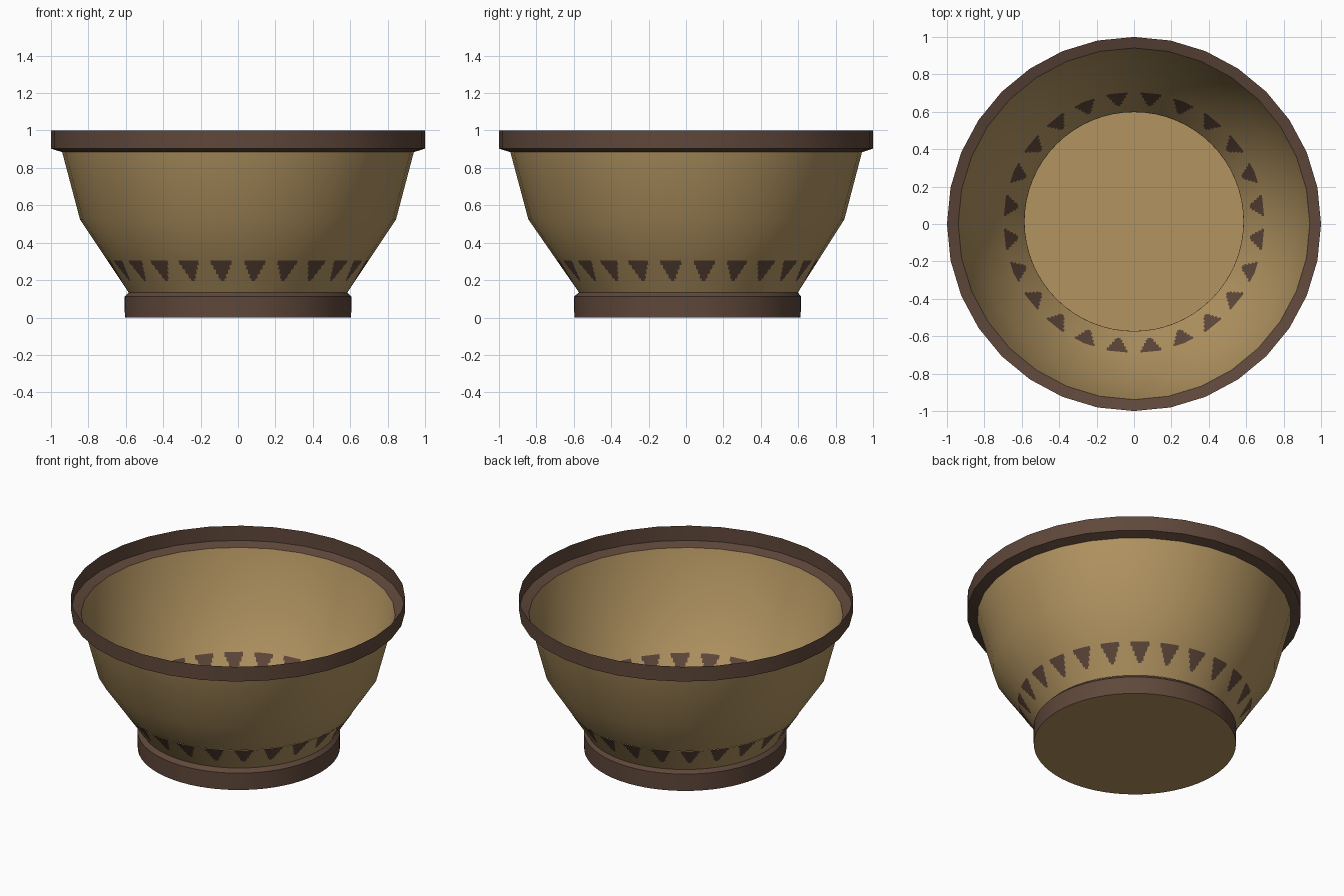
import bpy, math

if "Cube" in bpy.data.objects:
    bpy.data.objects.remove(bpy.data.objects["Cube"])

def material(name, rgb):
    m = bpy.data.materials.new(name)
    m.diffuse_color = (*rgb, 1.0)
    m.use_nodes = True
    m.node_tree.nodes["Principled BSDF"].inputs["Base Color"].default_value = m.diffuse_color
    return m

TAN = material("tan clay", (0.445, 0.296, 0.119))
BROWN = material("dark brown glaze", (0.115, 0.064, 0.043))

def revolve(name, profile, sides, mats, rule=None):
    """Spin a profile of (radius, z, y_shift) points into a single-wall surface."""
    verts, rings, faces = [], [], []
    for r, z, dy in profile:
        if r == 0:                                   # pole closes a disc
            rings.append([len(verts)] * sides)
            verts.append((0, dy, z))
            continue
        rings.append(list(range(len(verts), len(verts) + sides)))
        for i in range(sides):
            a = 2 * math.pi * i / sides
            verts.append((r * math.cos(a), r * math.sin(a) + dy, z))
    for lo, hi in zip(rings, rings[1:]):
        for i in range(sides):
            j = (i + 1) % sides
            f = [lo[i], lo[j], hi[j], hi[i]]
            faces.append(list(dict.fromkeys(f)))
    mesh = bpy.data.meshes.new(name)
    mesh.from_pydata(verts, [], faces)
    mesh.update()
    for m in mats:
        mesh.materials.append(m)
    if rule:
        for p in mesh.polygons:
            p.material_index = rule(p.center)
    ob = bpy.data.objects.new(name, mesh)
    bpy.context.collection.objects.link(ob)
    bpy.ops.object.select_all(action='DESELECT')
    ob.select_set(True)
    bpy.context.view_layer.objects.active = ob
    bpy.ops.object.shade_smooth_by_angle(angle=math.radians(30))
    return ob

NECK, SHOULDER = (0.585, 0.134, 0.013), (0.845, 0.525, 0.002)

def wall(z):
    """Point on the straight lower wall at height z."""
    t = (z - NECK[1]) / (SHOULDER[1] - NECK[1])
    return tuple(a + (b - a) * t for a, b in zip(NECK, SHOULDER))

# Painted teeth: 24 tapering points hanging from a level line
TEETH, TOP, TIP = 24, 0.305, 0.195

def tooth_rule(c):
    if c.z < TIP:
        return 0
    t = (c.z - TIP) / (TOP - TIP)
    u = (math.atan2(c.y - wall(c.z)[2], c.x) / (2 * math.pi) * TEETH) % 1.0
    return 1 if abs(u - 0.5) < 0.07 + 0.28 * t else 0

# Base disc and foot ring
revolve("base_disc", [(0, 0, 0.008), (0.605, 0, 0.008)][::-1], 64, [TAN])
revolve("foot", [(0.605, 0, 0.008), (0.607, 0.112, 0.008), NECK], 64, [BROWN])

# Lower wall with the painted teeth
rows = 14
band = [wall(NECK[1] + (TOP - NECK[1]) * i / rows) for i in range(rows + 1)]
revolve("tooth_band", band, TEETH * 16, [TAN, BROWN], tooth_rule)

# Upper bowl and the open stepped rim
revolve("bowl_wall", [wall(TOP), SHOULDER, (0.94, 0.884, 0.001)], 32, [TAN])
revolve("rim", [(0.94, 0.884, 0.001), (1.0, 0.903, 0), (1.0, 1.0, 0)], 32, [BROWN])
